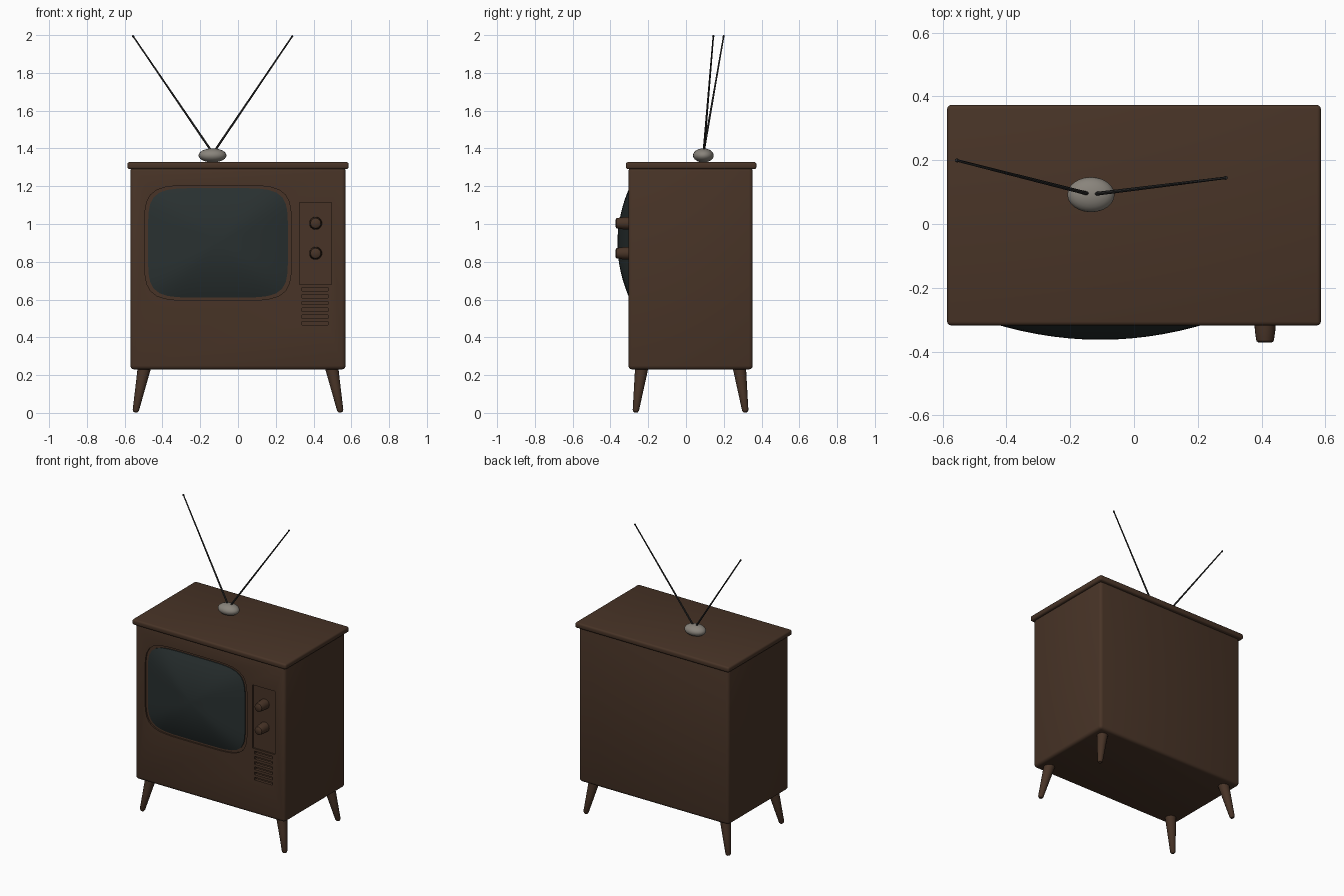
import bpy, bmesh, math
from mathutils import Vector

if "Cube" in bpy.data.objects:
    bpy.data.objects.remove(bpy.data.objects["Cube"])


def material(name, rgb):
    m = bpy.data.materials.new(name)
    m.diffuse_color = (*rgb, 1)
    m.use_nodes = True
    m.node_tree.nodes["Principled BSDF"].inputs["Base Color"].default_value = m.diffuse_color
    return m


WOOD = material("dark_wood", (0.065, 0.034, 0.02))
DARK = material("dark_slot", (0.012, 0.009, 0.007))
GLASS = material("screen_glass", (0.022, 0.03, 0.03))
METAL = material("antenna_metal", (0.03, 0.03, 0.03))
BASE = material("antenna_base_grey", (0.25, 0.23, 0.2))


def finish(name, bm, mat, angle=40):
    bmesh.ops.recalc_face_normals(bm, faces=bm.faces)
    me = bpy.data.meshes.new(name)
    bm.to_mesh(me)
    bm.free()
    ob = bpy.data.objects.new(name, me)
    bpy.context.collection.objects.link(ob)
    me.materials.append(mat)
    smooth(ob, angle)
    return ob


def smooth(ob, angle=40):
    bpy.ops.object.select_all(action='DESELECT')
    ob.select_set(True)
    bpy.context.view_layer.objects.active = ob
    bpy.ops.object.shade_smooth_by_angle(angle=math.radians(angle))


def box(name, lo, hi, mat, bevel=0.0, segments=3):
    lo, hi = Vector(lo), Vector(hi)
    bm = bmesh.new()
    bmesh.ops.create_cube(bm, size=1)
    for v in bm.verts:
        v.co = (lo + hi) / 2 + v.co * (hi - lo)
    if bevel:
        bmesh.ops.bevel(bm, geom=bm.edges[:], offset=bevel, segments=segments,
                        profile=0.5, affect='EDGES')
    return finish(name, bm, mat)


def lathe(name, start, end, profile, mat, sides=16):
    """Rings of (fraction along the axis, radius) from start to end, capped."""
    start, end = Vector(start), Vector(end)
    rot = (end - start).to_track_quat('Z', 'Y')
    bm = bmesh.new()
    rings = []
    for t, r in profile:
        c = start.lerp(end, t)
        rings.append([bm.verts.new(c + rot @ Vector((r * math.cos(a), r * math.sin(a), 0)))
                      for a in (2 * math.pi * i / sides for i in range(sides))])
    for a, b in zip(rings, rings[1:]):
        for i in range(sides):
            j = (i + 1) % sides
            bm.faces.new((a[i], a[j], b[j], b[i]))
    bm.faces.new(rings[0])
    bm.faces.new(rings[-1])
    return finish(name, bm, mat)


def tube_shape(name, rings, mat, sides=64, n=5.5):
    """Barrel-sided picture tube outline; rings are (scale, y)."""
    bm = bmesh.new()
    loops = []
    for f, y in rings:
        loop = []
        for i in range(sides):
            a = 2 * math.pi * (i + 0.5) / sides
            c, s = math.cos(a), math.sin(a)
            r = f * (abs(c) ** n + abs(s) ** n) ** (-1 / n)
            loop.append(bm.verts.new((-0.106 + 0.37 * r * c, y, 0.90 + 0.29 * r * s)))
        loops.append(loop)
    for a, b in zip(loops, loops[1:]):
        for i in range(sides):
            j = (i + 1) % sides
            bm.faces.new((a[i], a[j], b[j], b[i]))
    bm.faces.new(loops[0])
    bm.faces.new(loops[-1])
    return finish(name, bm, mat)


def cut(target, cutter):
    cutter.hide_render = True
    mod = target.modifiers.new("cut", 'BOOLEAN')
    mod.object, mod.operation, mod.solver = cutter, 'DIFFERENCE', 'EXACT'
    bpy.context.view_layer.objects.active = target
    bpy.ops.object.modifier_apply(modifier=mod.name)
    bpy.data.objects.remove(cutter)


# Cabinet with screen recess, control panel recess and speaker slots
FRONT = -0.305
cabinet = box("cabinet", (-0.57, FRONT, 0.23), (0.57, 0.353, 1.30), WOOD, 0.02)
cut(cabinet, tube_shape("screen_cutter", [(1.05, -0.4), (1.05, -0.295)], WOOD))
cut(cabinet, box("panel_cutter", (0.325, -0.4, 0.68), (0.495, -0.295, 1.115), WOOD))
for i in range(6):
    z = 0.465 + i * 0.036
    cut(cabinet, box("slot_cutter", (0.34, -0.4, z), (0.477, -0.285, z + 0.018), DARK))
smooth(cabinet, 35)

# Overhanging top
box("cabinet_top", (-0.586, -0.318, 1.29), (0.586, 0.373, 1.328), WOOD, 0.012)

# Domed screen
dome = [(f, -0.301 - 0.062 * (1 - f * f)) for f in (1, 0.97, 0.9, 0.8, 0.68, 0.54, 0.4, 0.26, 0.13, 0.03)]
tube_shape("screen", [(1.0, -0.29)] + dome, GLASS)

# Control knobs
for name, z in (("upper_knob", 1.004), ("lower_knob", 0.845)):
    lathe(name, (0.411, -0.29, z), (0.411, -0.372, z),
          [(0, 0.034), (0.55, 0.032), (0.8, 0.029), (0.94, 0.027), (1, 0.021)], WOOD, 24)

# Splayed tapered legs
for sx, side in ((-1, "left"), (1, "right")):
    for sy, end in ((-1, "front"), (1, "back")):
        lathe(f"{end}_{side}_leg",
              (sx * 0.543, 0.024 + sy * 0.291, 0.004), (sx * 0.495, 0.024 + sy * 0.258, 0.245),
              [(0, 0.011), (0.04, 0.017), (0.5, 0.026), (1, 0.036)], WOOD)

# Antenna base
bm = bmesh.new()
bmesh.ops.create_uvsphere(bm, u_segments=24, v_segments=12, radius=1)
for v in bm.verts:
    v.co = Vector((-0.135 + 0.074 * v.co.x, 0.092 + 0.055 * v.co.y, 1.363 + 0.037 * v.co.z))
finish("antenna_base", bm, BASE, 60)

# Antenna rods
for name, a, b in (("left_rod", (-0.14, 0.094, 1.385), (-0.558, 0.2, 1.998)),
                   ("right_rod", (-0.125, 0.094, 1.385), (0.29, 0.145, 1.998))):
    lathe(name, a, b, [(0, 0.006), (0.5, 0.005), (0.985, 0.004), (0.988, 0.006), (1, 0.005)], METAL, 8)
